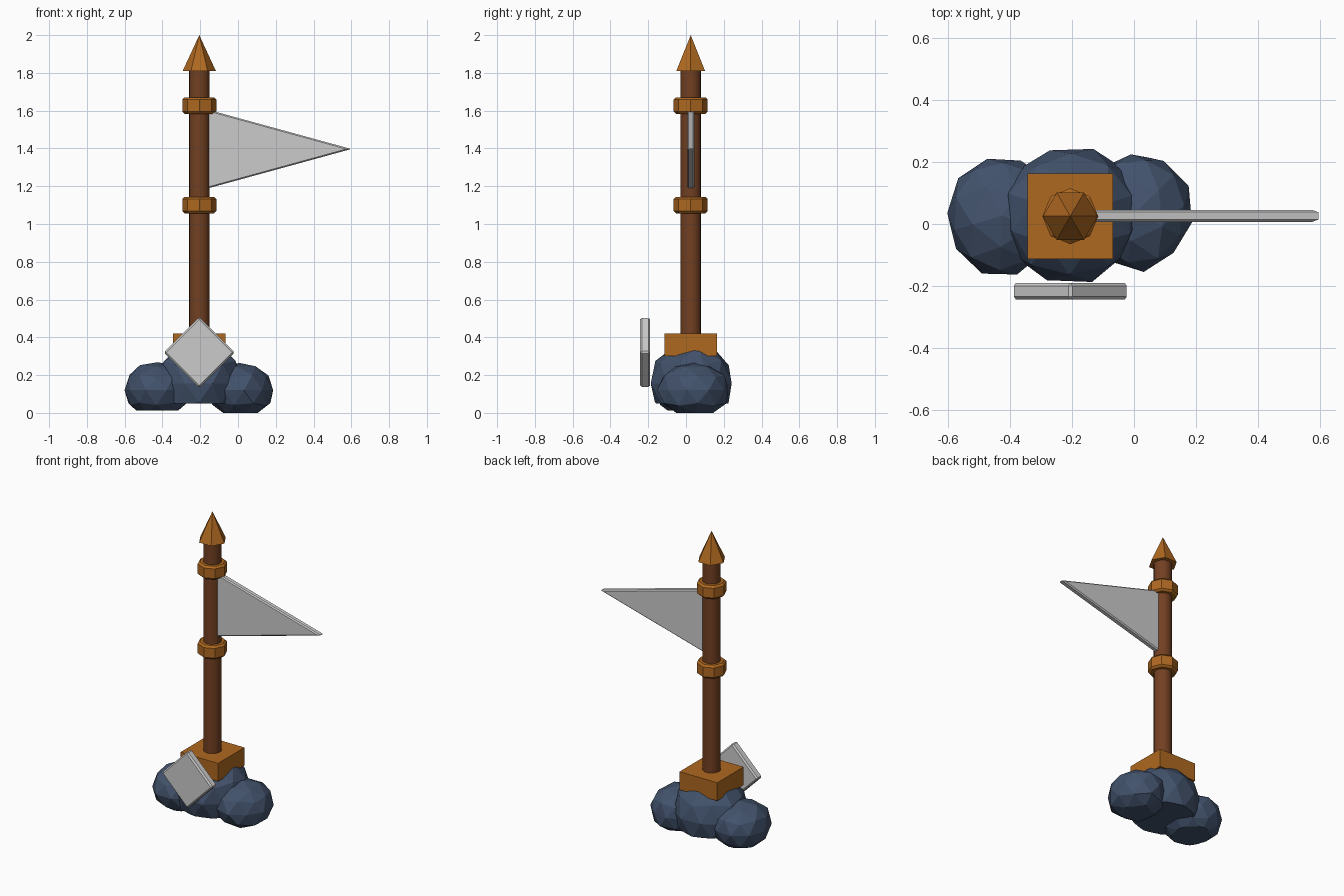
import bpy, bmesh, math, random
from mathutils import Vector, Matrix

cube = bpy.data.objects.get("Cube")
if cube:
    bpy.data.objects.remove(cube, do_unlink=True)

random.seed(4)
CX, CY = -0.205, 0.025  # pole axis


def material(name, rgb):
    m = bpy.data.materials.new(name)
    m.use_nodes = True
    m.diffuse_color = (*rgb, 1)
    m.node_tree.nodes["Principled BSDF"].inputs["Base Color"].default_value = (*rgb, 1)
    return m


WOOD = material("dark wood", (0.17, 0.052, 0.016))
BRONZE = material("bronze", (0.43, 0.14, 0.015))
STONE = material("blue stone", (0.055, 0.085, 0.15))
CLOTH = material("pale grey", (0.6, 0.6, 0.6))


def finish(bm, name, mat, bevel=0):
    bmesh.ops.recalc_face_normals(bm, faces=bm.faces)
    mesh = bpy.data.meshes.new(name)
    bm.to_mesh(mesh)
    bm.free()
    mesh.materials.append(mat)
    obj = bpy.data.objects.new(name, mesh)
    bpy.context.collection.objects.link(obj)
    if bevel:
        mod = obj.modifiers.new("edge bevel", "BEVEL")
        mod.width = bevel
        mod.segments = 1
        mod.limit_method = "ANGLE"
        mod.angle_limit = math.radians(50)
    return obj


def turned(name, mat, sides, r1, r2, z1, z2, spin=0, bevel=0):
    """Cylinder or cone around the pole axis."""
    bm = bmesh.new()
    bmesh.ops.create_cone(bm, cap_ends=True, segments=sides, radius1=r1, radius2=r2,
                          depth=z2 - z1,
                          matrix=Matrix.Translation((CX, CY, (z1 + z2) / 2))
                          @ Matrix.Rotation(spin, 4, "Z"))
    return finish(bm, name, mat, bevel)


def plate(name, mat, outline, y1, y2, bevel):
    """Extrude an XZ outline along Y."""
    bm = bmesh.new()
    face = bm.faces.new([bm.verts.new((x, y1, z)) for x, z in outline])
    ext = bmesh.ops.extrude_face_region(bm, geom=[face])
    bmesh.ops.translate(bm, vec=(0, y2 - y1, 0),
                        verts=[v for v in ext["geom"] if isinstance(v, bmesh.types.BMVert)])
    return finish(bm, name, mat, bevel)


def rock(name, centre, size, floor, spin):
    """Faceted boulder with a flattened underside."""
    bm = bmesh.new()
    bmesh.ops.create_icosphere(bm, subdivisions=2, radius=1)
    bmesh.ops.rotate(bm, verts=bm.verts, matrix=Matrix.Rotation(spin, 3, "Z"))
    for v in bm.verts:
        p = v.co * random.uniform(0.96, 1.04)
        v.co = Vector(centre) + Vector([a * b for a, b in zip(p, size)])
    cut = bmesh.ops.bisect_plane(bm, geom=bm.verts[:] + bm.edges[:] + bm.faces[:],
                                 plane_co=(0, 0, floor), plane_no=(0, 0, -1), clear_outer=True)
    rim = [e for e in cut["geom_cut"] if isinstance(e, bmesh.types.BMEdge)]
    bmesh.ops.contextual_create(bm, geom=rim)
    return finish(bm, name, STONE)


# Boulders
rock("middle_rock", (CX, 0.032, 0.155), (0.23, 0.222, 0.222), 0.05, 0.3)
rock("right_rock", (-0.425, 0.027, 0.12), (0.18, 0.195, 0.15), 0.012, 0.9)
rock("left_rock", (0.01, 0.042, 0.12), (0.18, 0.19, 0.15), 0.0, 2.0)

# Square socket
turned("base_block", BRONZE, 4, 0.138 * math.sqrt(2), 0.138 * math.sqrt(2), 0.3, 0.42, math.pi / 4)

# Pole, collars and finial
pole = turned("pole", WOOD, 16, 0.055, 0.055, 0.31, 1.83)
for poly in pole.data.polygons:
    poly.use_smooth = abs(poly.normal.z) < 0.5
for name, z in (("lower_collar", 1.1), ("upper_collar", 1.627)):
    turned(name, BRONZE, 8, 0.09, 0.09, z - 0.044, z + 0.044, bevel=0.012)
turned("finial", BRONZE, 6, 0.088, 0, 1.81, 2.0, math.pi / 6)

# Pennant and diamond shield
plate("pennant", CLOTH, [(-0.18, 1.183), (0.6, 1.397), (-0.18, 1.611)], 0.007, 0.045, 0.007)
d, z = 0.188, 0.32
plate("diamond_shield", CLOTH, [(CX - d, z), (CX, z - d), (CX + d, z), (CX, z + d)],
      -0.243, -0.19, 0.009)
